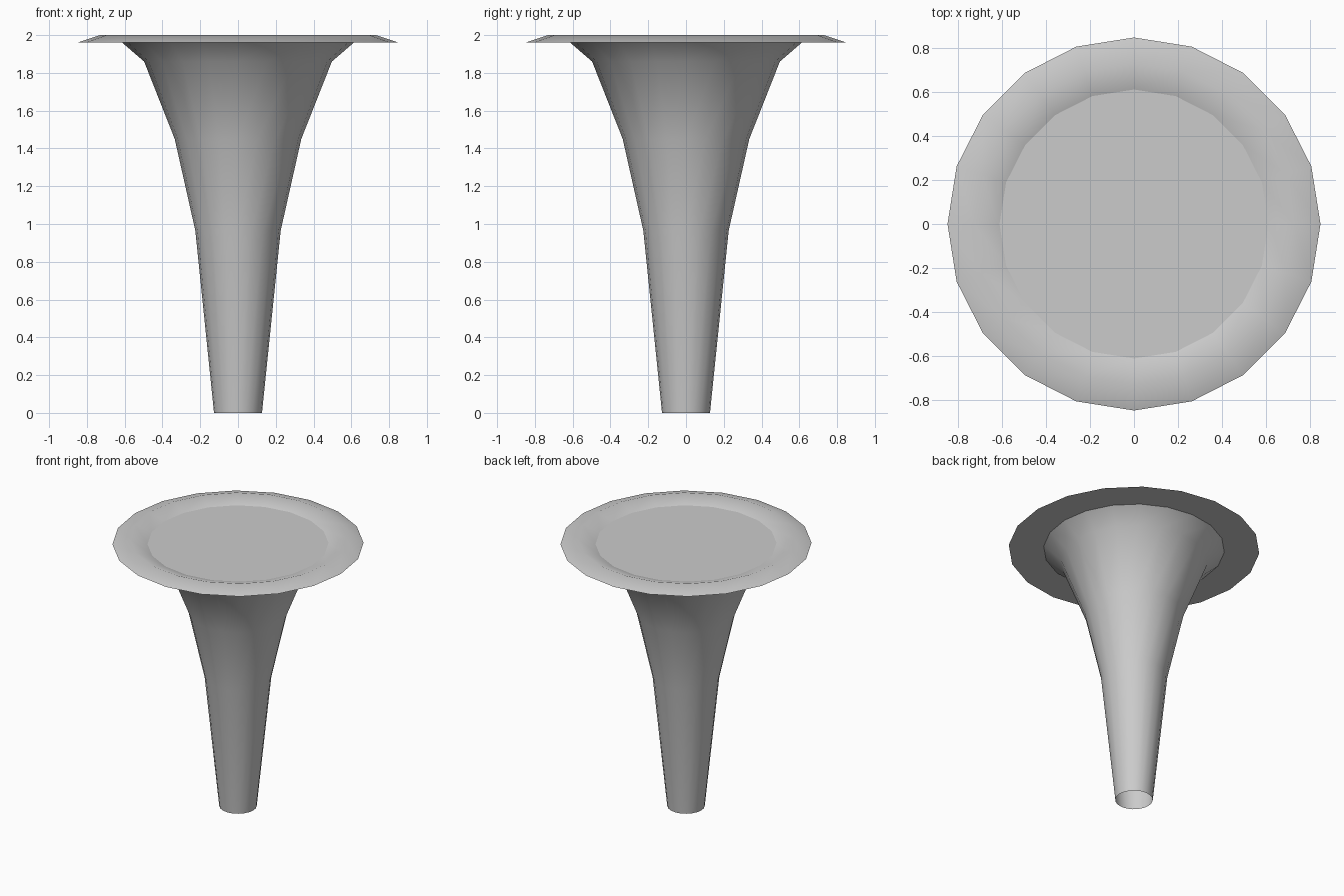
import bpy
from math import cos, sin, pi, radians

if "Cube" in bpy.data.objects:
    bpy.data.objects.remove(bpy.data.objects["Cube"])

SIDES = 20


def lathe(name, profile, closed=False, cap=False):
    """Spin a (radius, height) profile around the z axis."""
    verts = [(r * cos(2 * pi * i / SIDES), r * sin(2 * pi * i / SIDES), z)
             for r, z in profile for i in range(SIDES)]
    n = len(profile)
    faces = []
    for j in range(n if closed else n - 1):
        a, b = j * SIDES, ((j + 1) % n) * SIDES
        for i in range(SIDES):
            k = (i + 1) % SIDES
            faces.append((a + i, a + k, b + k, b + i))
    if cap:
        faces.append(tuple(range((n - 1) * SIDES, n * SIDES)))
    mesh = bpy.data.meshes.new(name)
    mesh.from_pydata(verts, [], faces)
    obj = bpy.data.objects.new(name, mesh)
    bpy.context.collection.objects.link(obj)
    bpy.ops.object.select_all(action='DESELECT')
    obj.select_set(True)
    bpy.context.view_layer.objects.active = obj
    bpy.ops.object.shade_smooth_by_angle(angle=radians(45))
    return obj


# Flared tube, open at the bottom
lathe("flared_tube", [(0.127, 0), (0.226, 0.965), (0.335, 1.45),
                      (0.497, 1.86), (0.613, 1.96)])

# Raised ring around the mouth, with a flat underside
lathe("rim", [(0.613, 1.96), (0.85, 1.96), (0.73, 2.0)], closed=True)

# Flat disc closing the mouth
lathe("mouth_disc", [(0.613, 1.96)], cap=True)
